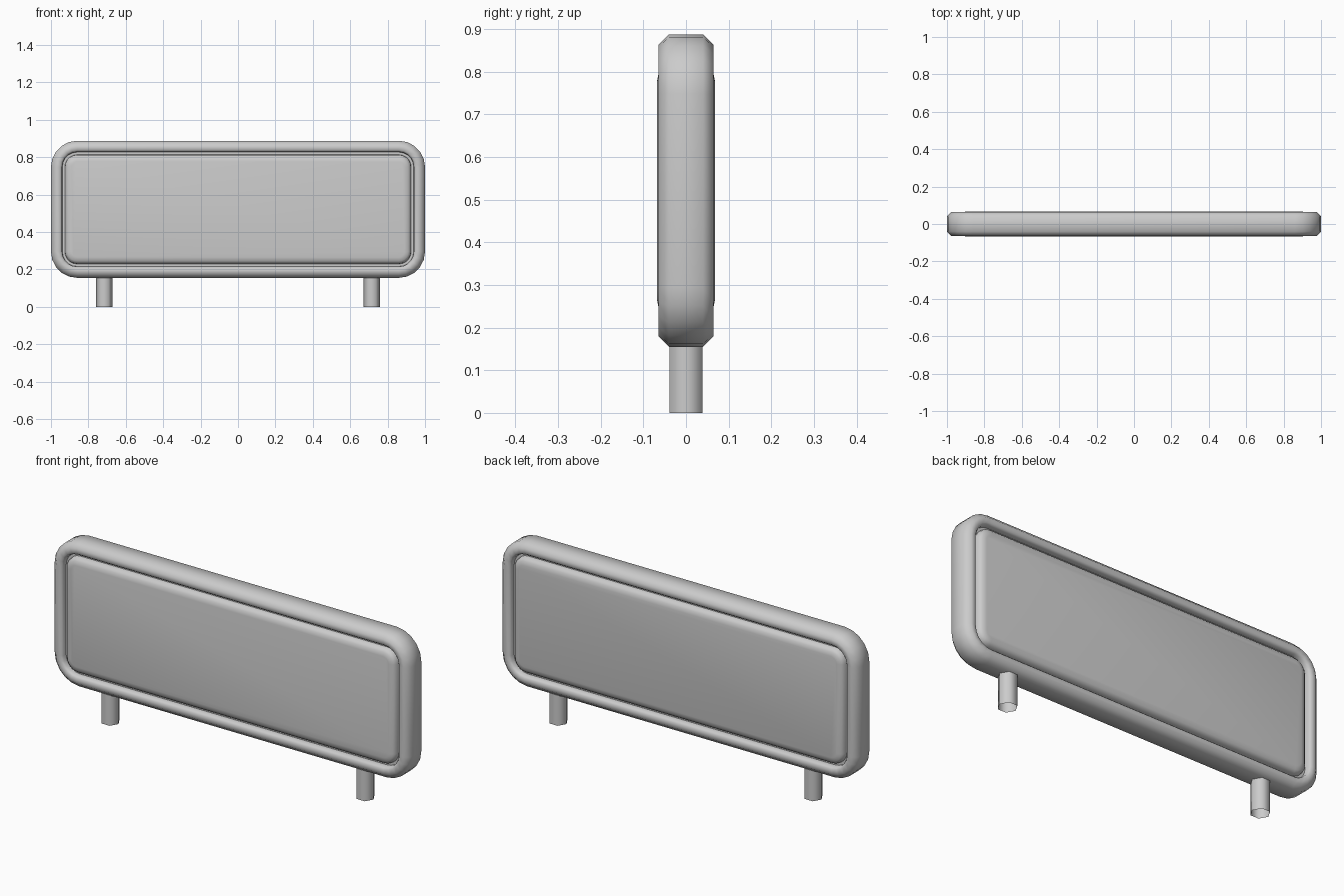
import bpy, bmesh
from math import cos, sin, pi

if "Cube" in bpy.data.objects:
    bpy.data.objects.remove(bpy.data.objects["Cube"])

W, Z0, Z1, R, SEG = 1.0, 0.155, 0.888, 0.14, 5
ZC, H = (Z0 + Z1) / 2, (Z1 - Z0) / 2


def ring(bm, inset, y):
    # rounded rectangle, offset inward from the outer outline
    r = max(R - inset, 0.03)
    hx, hz = W - inset - r, H - inset - r
    verts = []
    for q, (sx, sz) in enumerate([(1, 1), (-1, 1), (-1, -1), (1, -1)]):
        for i in range(SEG + 1):
            a = (q + i / SEG) * pi / 2
            verts.append(bm.verts.new((sx * hx + r * cos(a), y, ZC + sz * hz + r * sin(a))))
    return verts


def loft(name, profile, closed):
    bm = bmesh.new()
    rings = [ring(bm, d, y) for d, y in profile]
    pairs = list(zip(rings, rings[1:]))
    if closed:
        pairs.append((rings[-1], rings[0]))
    else:
        bm.faces.new(rings[0])
        bm.faces.new(rings[-1])
    n = len(rings[0])
    for a, b in pairs:
        for i in range(n):
            j = (i + 1) % n
            bm.faces.new((a[i], a[j], b[j], b[i]))
    finish(name, bm, 60)


def finish(name, bm, angle):
    bmesh.ops.recalc_face_normals(bm, faces=bm.faces)
    me = bpy.data.meshes.new(name)
    bm.to_mesh(me)
    bm.free()
    ob = bpy.data.objects.new(name, me)
    bpy.context.collection.objects.link(ob)
    bpy.ops.object.select_all(action='DESELECT')
    ob.select_set(True)
    bpy.context.view_layer.objects.active = ob
    bpy.ops.object.shade_smooth_by_angle(angle=angle * pi / 180)


def mirrored(half):
    # front half of a profile plus its reflection to the back
    return [(d, -y) for d, y in half] + [(d, y) for d, y in reversed(half)]


# Frame: chamfered rim with an inner wall around the panel
front = [(0.0, 0.04), (0.025, 0.065), (0.05, 0.065), (0.059, 0.055), (0.061, 0.035)]
loft("sign_frame", mirrored(front), True)

# Panel: slightly raised on both sides, with a recessed border groove
face = [(0.11, 0.068), (0.09, 0.064), (0.077, 0.053), (0.074, 0.035), (0.055, 0.035)]
loft("sign_panel", mirrored(face), False)

# Legs: open six-sided tubes
for side, x in (("left", -0.715), ("right", 0.715)):
    bm = bmesh.new()
    lo, hi = [[bm.verts.new((x + 0.045 * cos(k * pi / 3), 0.045 * sin(k * pi / 3), z))
               for k in range(6)] for z in (0, 0.17)]
    for i in range(6):
        j = (i + 1) % 6
        bm.faces.new((lo[i], lo[j], hi[j], hi[i]))
    finish(side + "_leg", bm, 70)
